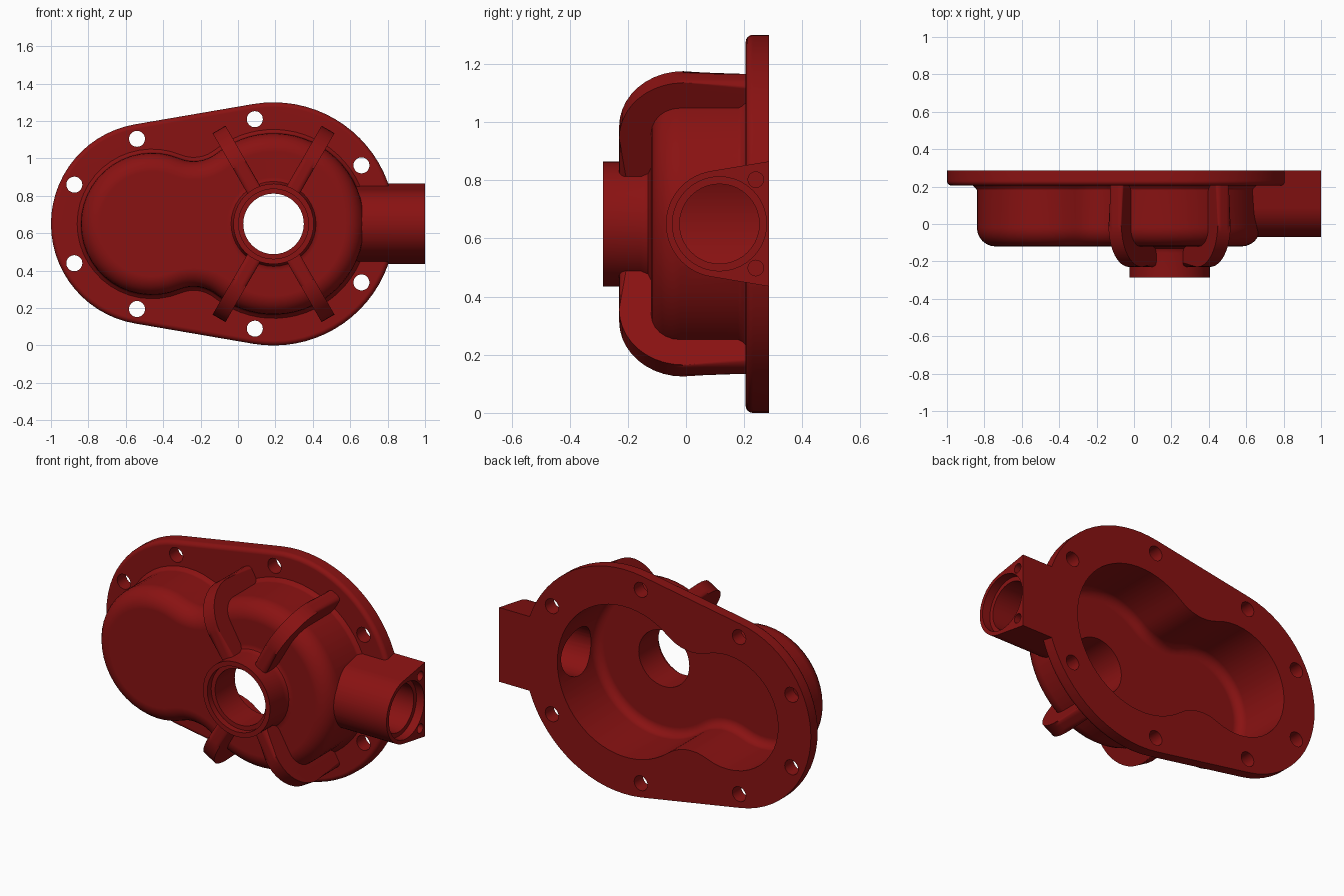
import bpy, bmesh, math
from mathutils import Vector

if "Cube" in bpy.data.objects:
    bpy.data.objects.remove(bpy.data.objects["Cube"])

red = bpy.data.materials.new("dark red paint")
red.use_nodes = True
colour = (0.25, 0.006, 0.006, 1)
red.diffuse_color = colour
red.node_tree.nodes["Principled BSDF"].inputs["Base Color"].default_value = colour

MID = 0.65                     # height of the shared centre line
BIG, SMALL = 0.19, -0.46       # x of the two lobes
BACK, FLANGE, FACE = 0.285, 0.205, -0.12


def arc(cx, cy, r, a0, a1, n, sign=1):
    """Points and outward normals along an arc, angles in degrees."""
    out = []
    for i in range(n + 1):
        a = math.radians(a0 + (a1 - a0) * i / n)
        d = Vector((math.cos(a), math.sin(a)))
        out.append((Vector((cx, cy)) + d * r, d * sign))
    return out


def circle(cx, cy, r, n=40):
    return arc(cx, cy, r, 0, 360, n)[:-1]


def finish(bm, name):
    bmesh.ops.recalc_face_normals(bm, faces=bm.faces)
    mesh = bpy.data.meshes.new(name)
    bm.to_mesh(mesh)
    bm.free()
    mesh.materials.append(red)
    ob = bpy.data.objects.new(name, mesh)
    bpy.context.collection.objects.link(ob)
    return ob


def loft(name, outline, rings, axis="y"):
    """Closed solid: the outline repeated at each (inset, depth)."""
    bm = bmesh.new()
    loops = []
    for inset, depth in rings:
        pts = [p - n * inset for p, n in outline]
        loops.append([bm.verts.new((p.x, depth, p.y) if axis == "y" else (depth, p.x, p.y))
                      for p in pts])
    for a, b in zip(loops, loops[1:]):
        for i in range(len(a)):
            j = (i + 1) % len(a)
            bm.faces.new((a[i], a[j], b[j], b[i]))
    bm.faces.new(loops[0])
    bm.faces.new(loops[-1])
    return finish(bm, name)


def activate(ob):
    bpy.ops.object.select_all(action="DESELECT")
    bpy.context.view_layer.objects.active = ob
    ob.select_set(True)


def combine(ob, tool, operation):
    mod = ob.modifiers.new("combine", "BOOLEAN")
    mod.operation, mod.solver, mod.object = operation, "EXACT", tool
    activate(ob)
    bpy.ops.object.modifier_apply(modifier=mod.name)
    bpy.data.objects.remove(tool)


def smooth(ob):
    activate(ob)
    bpy.ops.object.shade_smooth_by_angle(angle=math.radians(35))
    mod = ob.modifiers.new("even shading", "WEIGHTED_NORMAL")
    mod.keep_sharp = True


def rounded(radius, depth, steps=6):
    """Rings that round a front edge ending at the given depth."""
    return [(radius * (1 - math.cos(t)), depth + radius * (1 - math.sin(t)))
            for t in (math.pi / 2 * i / steps for i in range(steps + 1))]


# Flange outline: two circles joined by tangents
tilt = 99.6
flange_line = (arc(SMALL, MID, 0.54, tilt, 360 - tilt, 28)
               + arc(BIG, MID, 0.65, -tilt, tilt, 40))

# Body outline: two lobes with concave fillets at the waist
ra, rb, rf, gap = 0.38, 0.485, 0.2, BIG - SMALL
fx = ((ra + rf) ** 2 - (rb + rf) ** 2 + gap ** 2) / (2 * gap)
fz = math.sqrt((ra + rf) ** 2 - fx ** 2)
ta = math.degrees(math.atan2(fz, fx))
tb = math.degrees(math.atan2(fz, fx - gap))
body_line = (arc(SMALL, MID, ra, ta, 360 - ta, 28)
             + arc(SMALL + fx, MID - fz, rf, 180 - ta, 180 - tb, 8, -1)[1:-1]
             + arc(BIG, MID, rb, -tb, tb, 44)
             + arc(SMALL + fx, MID + fz, rf, tb - 180, ta - 180, 8, -1)[1:-1])

# Solid casing: flange, domed body, boss and side port
casing = loft("casing", flange_line, [(0, BACK)] + rounded(0.025, FLANGE, 4))
body = loft("body", body_line, [(-0.02, 0.22), (-0.02, FLANGE), (-0.006, 0.191), (0, 0.18)]
            + rounded(0.1, FACE))
combine(casing, body, "UNION")

boss = loft("boss", circle(BIG, MID, 0.215),
            [(-0.035, -0.1), (-0.035, FACE), (-0.012, -0.13), (0, -0.155), (0, -BACK)])
combine(casing, boss, "UNION")

PORT_Y = 0.115
port_line = (arc(PORT_Y, MID, 0.184, tilt, 360 - tilt, 32)
             + [(Vector((BACK, MID + s * 0.215)), Vector((0, s))) for s in (-1, 1)])
combine(casing, loft("port", port_line, [(0, 0.5), (0, 1)], "x"), "UNION")

# Hollow inside
cavity = loft("cavity", body_line, [(0.05, 0.4)]
              + [(0.05 + i, y) for i, y in rounded(0.05, FACE + 0.05, 5)])
combine(casing, cavity, "DIFFERENCE")

# Shaft bore and port bore, each with a counterbore
for line, start, end, axis in (
        (circle(BIG, MID, 0.162), -0.4, 0, "y"),
        (circle(BIG, MID, 0.187), -0.4, -0.25, "y"),
        (circle(PORT_Y, MID, 0.137), 0.5, 1.1, "x"),
        (circle(PORT_Y, MID, 0.162), 0.95, 1.1, "x")):
    combine(casing, loft("bore", line, [(0, start), (0, end)], axis), "DIFFERENCE")

# Bolt holes, mirrored above and below the centre line
for s in (-1, 1):
    for x, dz in ((-0.875, 0.21), (-0.54, 0.455), (0.09, 0.56), (0.66, 0.313)):
        hole = loft("hole", circle(x, MID + s * dz, 0.043, 20), [(0, 0.1), (0, 0.4)])
        combine(casing, hole, "DIFFERENCE")
    screw = loft("screw", circle(0.24, MID + s * 0.152, 0.027, 16), [(0, 0.9), (0, 1.1)], "x")
    combine(casing, screw, "DIFFERENCE")
smooth(casing)

# Four bent ribs from the boss over the body to the flange
REACH, FRONT, BEND, HALF = 0.583, -0.23, 0.22, 0.04
outer = [(0.2, FRONT)] + [(p.x, p.y) for p, n in
                          arc(REACH - BEND, FRONT + BEND, BEND, -90, 0, 10)] + [(REACH, 0.215)]
inner = [(0.46, 0.215), (0.46, -0.03), (0.39, -0.1), (0.2, -0.1)]
for label, angle in (("upper_left", 60), ("upper_right", 120),
                     ("lower_right", 240), ("lower_left", 300)):
    a = math.radians(angle)
    along, across = Vector((math.cos(a), 0, math.sin(a))), Vector((-math.sin(a), 0, math.cos(a)))
    centre = Vector((BIG, 0, MID))
    bm = bmesh.new()
    sides = [[bm.verts.new(centre + along * r + across * w + Vector((0, y, 0)))
              for r, y in outer + inner] for w in (-HALF, HALF)]
    count = len(sides[0])
    for i in range(count):
        j = (i + 1) % count
        bm.faces.new((sides[0][i], sides[0][j], sides[1][j], sides[1][i]))
    for side in sides:
        bm.faces.new(side)
    # Round the two long outer edges
    edges = [bm.edges.get((side[i], side[i + 1])) for side in sides for i in range(len(outer) - 1)]
    bmesh.ops.bevel(bm, geom=edges, offset=0.025, segments=4, profile=0.5, affect="EDGES")
    smooth(finish(bm, label + "_rib"))
